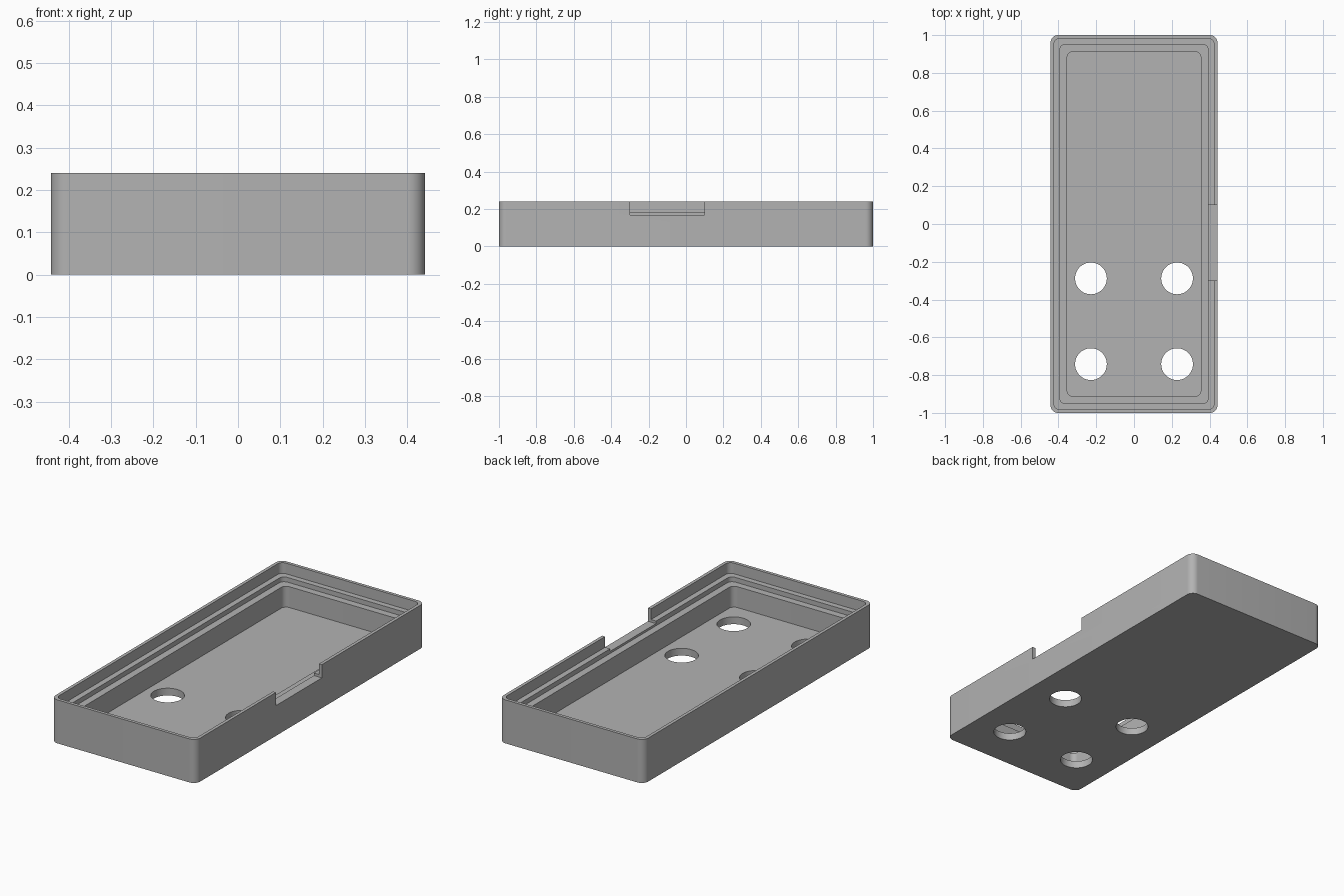
import bpy, bmesh
from math import cos, sin, pi, radians

cube = bpy.data.objects.get("Cube")
if cube:
    bpy.data.objects.remove(cube, do_unlink=True)

HALF_X, HALF_Y, HEIGHT = 0.442, 1.0, 0.24
FLOOR, LOW_LEDGE, HIGH_LEDGE = 0.04, 0.155, 0.181
CORNER_STEPS = 10

grey = bpy.data.materials.new("plain grey")
grey.use_nodes = True
colour = (0.45, 0.45, 0.45, 1)
grey.diffuse_color = colour
grey.node_tree.nodes["Principled BSDF"].inputs["Base Color"].default_value = colour


def rounded_loop(bm, inset, radius, z):
    """Ring of vertices around a rounded rectangle."""
    verts = []
    cx, cy = HALF_X - inset - radius, HALF_Y - inset - radius
    for i, (sx, sy) in enumerate([(1, 1), (-1, 1), (-1, -1), (1, -1)]):
        for k in range(CORNER_STEPS + 1):
            a = (i + k / CORNER_STEPS) * pi / 2
            verts.append(bm.verts.new((sx * cx + radius * cos(a),
                                       sy * cy + radius * sin(a), z)))
    return verts


def cut(target, cutter):
    """Subtract the cutter from the target, then discard it."""
    cutter.hide_render = True
    mod = target.modifiers.new("cut", 'BOOLEAN')
    mod.operation, mod.solver, mod.object = 'DIFFERENCE', 'EXACT', cutter
    bpy.context.view_layer.objects.active = target
    bpy.ops.object.modifier_apply(modifier=mod.name)
    bpy.data.objects.remove(cutter, do_unlink=True)


# Tray shell: outer wall, rim, two stepped ledges and a recessed floor
bm = bmesh.new()
profile = [(0, 0.04, 0), (0, 0.04, HEIGHT),
           (0.018, 0.03, HEIGHT), (0.018, 0.03, HIGH_LEDGE),
           (0.049, 0.03, HIGH_LEDGE), (0.049, 0.03, LOW_LEDGE),
           (0.088, 0.03, LOW_LEDGE), (0.088, 0.03, FLOOR)]
loops = [rounded_loop(bm, *p) for p in profile]
for low, high in zip(loops, loops[1:]):
    n = len(low)
    for i in range(n):
        j = (i + 1) % n
        bm.faces.new((low[i], low[j], high[j], high[i]))
bm.faces.new(loops[0][::-1])
bm.faces.new(loops[-1])
bmesh.ops.recalc_face_normals(bm, faces=bm.faces)
mesh = bpy.data.meshes.new("case_tray")
bm.to_mesh(mesh)
bm.free()
tray = bpy.data.objects.new("case_tray", mesh)
bpy.context.collection.objects.link(tray)
mesh.materials.append(grey)

# Four round holes through the floor
for x in (-0.228, 0.228):
    for y in (-0.742, -0.288):
        bpy.ops.mesh.primitive_cylinder_add(vertices=64, radius=0.084, depth=0.12,
                                            location=(x, y, 0.02))
        cut(tray, bpy.context.object)

# Notch in the left wall, down through the upper ledge
bpy.ops.mesh.primitive_cube_add(size=1, location=(0.437, -0.1, 0.267))
notch = bpy.context.object
notch.scale = (0.1, 0.4, 0.2)
bpy.context.view_layer.update()
cut(tray, notch)

# Smooth corners and holes, crisp edges
bpy.ops.object.select_all(action='DESELECT')
tray.select_set(True)
bpy.context.view_layer.objects.active = tray
bpy.ops.object.shade_smooth_by_angle(angle=radians(30))
